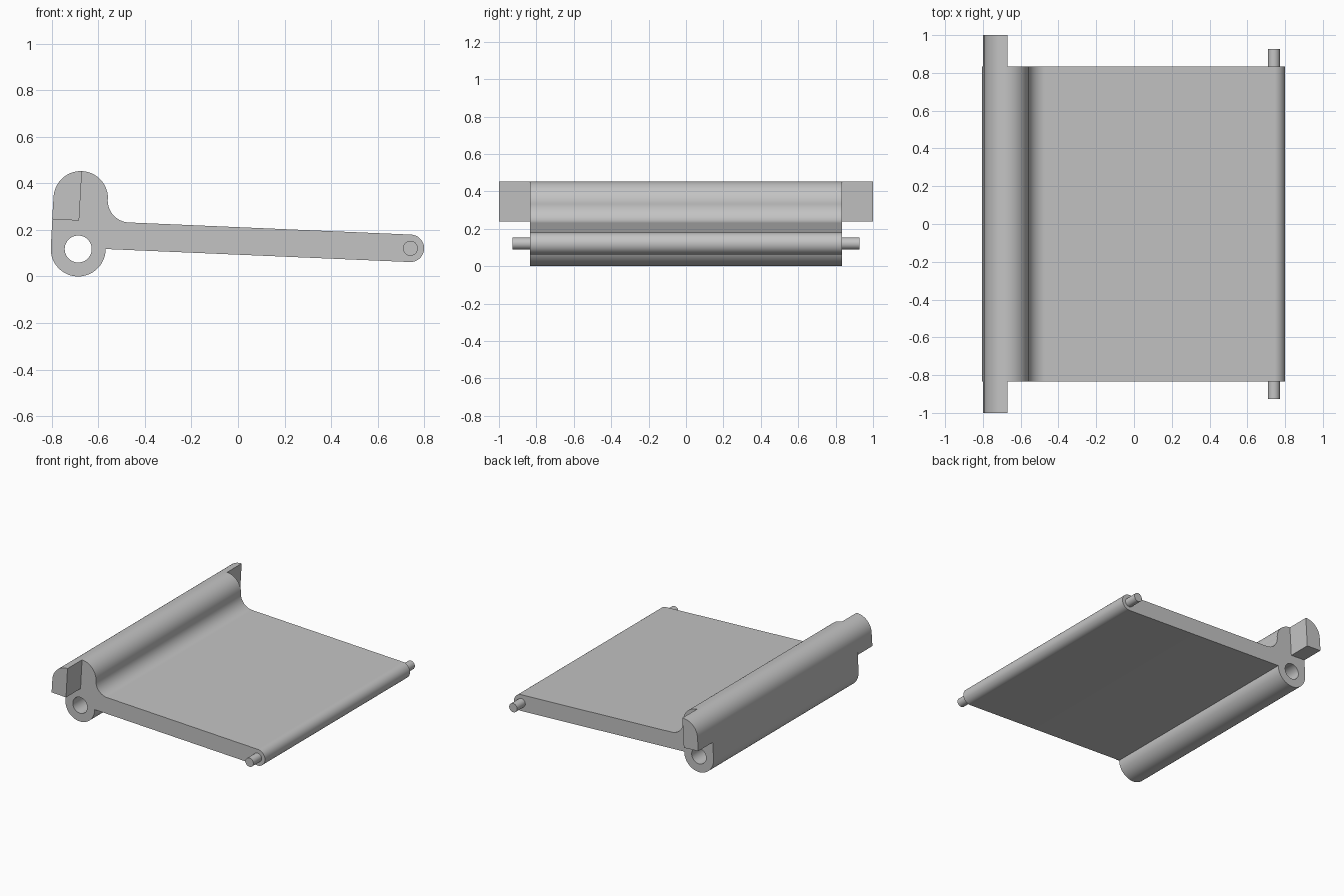
import bpy
import bmesh
from math import cos, sin, radians
from mathutils import Vector

cube = bpy.data.objects.get("Cube")
if cube:
    bpy.data.objects.remove(cube, do_unlink=True)

grey = bpy.data.materials.new("plain grey")
grey.use_nodes = True
grey.diffuse_color = (0.55, 0.55, 0.55, 1)
grey.node_tree.nodes["Principled BSDF"].inputs["Base Color"].default_value = grey.diffuse_color

TILT = -2.5            # slope of the whole section, in degrees
HUB = (-0.687, 0.118)
DOME = (-0.676, 0.336)
TIP = (0.741, 0.121)
HALF = 0.833           # half length of the main body


def arc(centre, radius, start, end, steps):
    """Points (x, z) along an arc, angles in degrees."""
    angles = [radians(start + (end - start) * i / steps) for i in range(steps + 1)]
    return [(centre[0] + radius * cos(a), centre[1] + radius * sin(a)) for a in angles]


def circle(centre, radius, steps=48):
    return arc(centre, radius, 0, 360, steps)[:-1]


def prism(name, loops, y0, y1):
    """Extrude closed outlines (the first solid, the rest holes) from y0 to y1."""
    bm = bmesh.new()
    edges = []
    for loop in loops:
        verts = [bm.verts.new((x, y0, z)) for x, z in loop]
        edges += [bm.edges.new((v, verts[i - 1])) for i, v in enumerate(verts)]
    bmesh.ops.triangle_fill(bm, edges=edges, use_beauty=True, normal=Vector((0, -1, 0)))
    result = bmesh.ops.extrude_face_region(bm, geom=bm.faces[:], use_keep_orig=True)
    top = [g for g in result["geom"] if isinstance(g, bmesh.types.BMVert)]
    bmesh.ops.translate(bm, verts=top, vec=(0, y1 - y0, 0))
    bmesh.ops.recalc_face_normals(bm, faces=bm.faces[:])
    mesh = bpy.data.meshes.new(name)
    bm.to_mesh(mesh)
    bm.free()
    mesh.materials.append(grey)
    obj = bpy.data.objects.new(name, mesh)
    bpy.context.collection.objects.link(obj)
    bpy.ops.object.select_all(action="DESELECT")
    obj.select_set(True)
    bpy.context.view_layer.objects.active = obj
    bpy.ops.object.shade_smooth_by_angle(angle=radians(30))
    return obj


# Main body: bored hub, flat plate with round tip, fillet and domed ridge
outline = (arc(HUB, 0.118, 180 + TILT, 360, 32)
           + arc(TIP, 0.059, TILT - 90, TILT + 90, 24)
           + arc((-0.465, 0.327), 0.095, TILT + 270, TILT + 180, 20)
           + arc(DOME, 0.117, TILT, TILT + 180, 32)[1:])
prism("hinged_flap", [outline, circle(HUB, 0.058)], -HALF, HALF)

# Quarter-round lugs and round pins at both ends
lug = [(-0.683, 0.24)] + arc(DOME, 0.117, TILT + 90, TILT + 180, 16) + [(-0.799, 0.246)]
for end, side in (("front", -1), ("back", 1)):
    prism(end + "_lug", [lug], side * HALF, side)
    prism(end + "_pin", [circle(TIP, 0.032, 32)], side * HALF, side * 0.927)
